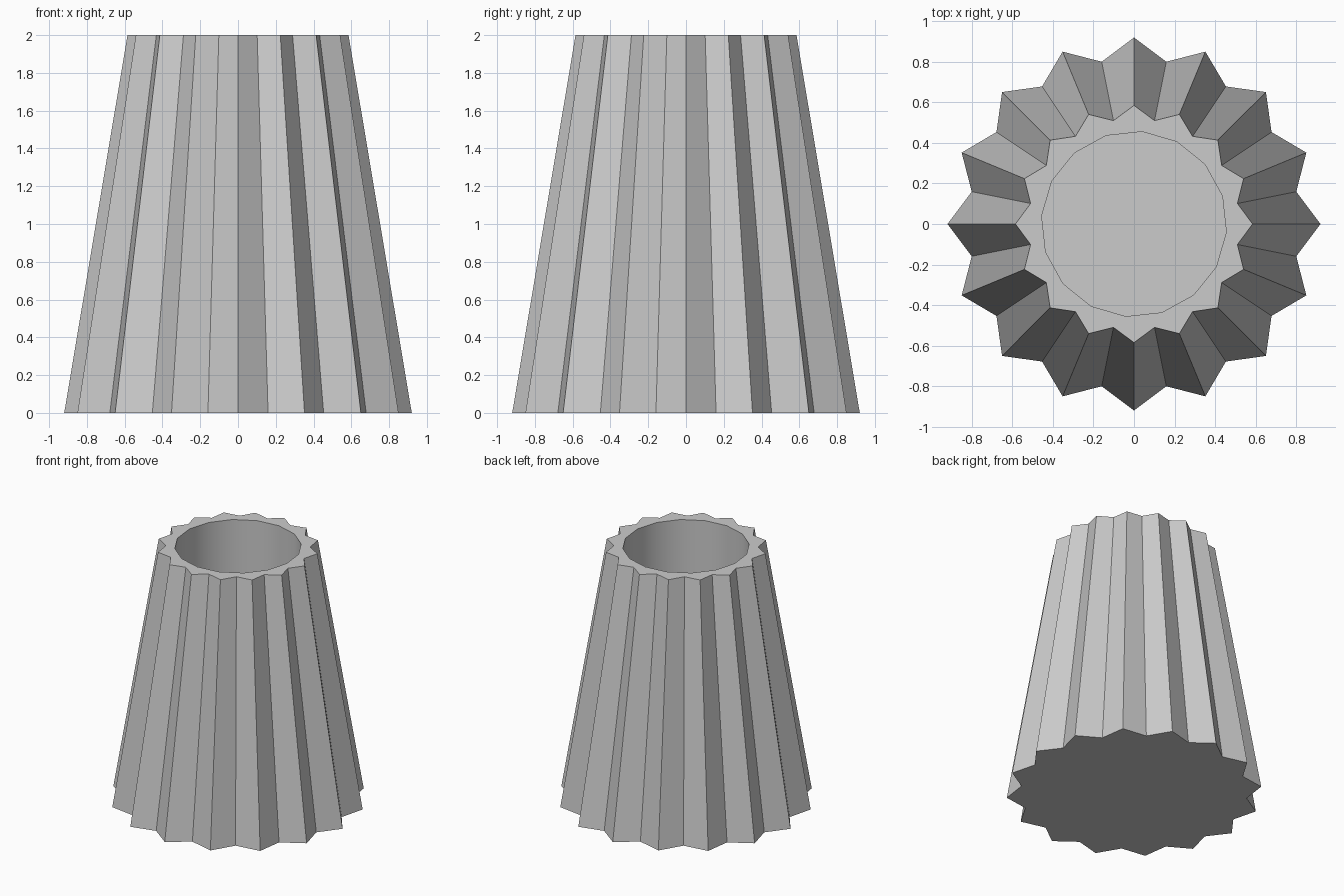
import bpy
import bmesh
from math import cos, sin, pi, radians

if "Cube" in bpy.data.objects:
    bpy.data.objects.remove(bpy.data.objects["Cube"], do_unlink=True)

POINTS = 16
HEIGHT = 2.0
FLOOR = 0.1
BORE_RADIUS = 0.457
BORE_TURN = radians(-5)

grey = bpy.data.materials.new("plain_grey")
grey.use_nodes = True
grey.diffuse_color = (0.6, 0.6, 0.6, 1)
grey.node_tree.nodes["Principled BSDF"].inputs["Base Color"].default_value = grey.diffuse_color

bm = bmesh.new()


def ring(radii, count, z, turn=0.0):
    """Ring of vertices whose radius cycles through the given radii."""
    verts = []
    for i in range(count):
        a = 2 * pi * i / count + turn
        r = radii[i % len(radii)]
        verts.append(bm.verts.new((r * cos(a), r * sin(a), z)))
    return verts


def wall(low, high):
    """Quads joining two rings of equal length."""
    n = len(low)
    return [bm.faces.new((low[i], low[(i + 1) % n], high[(i + 1) % n], high[i]))
            for i in range(n)]


def loop_edges(verts):
    return [bm.edges.get((v, verts[i - 1])) for i, v in enumerate(verts)]


# Pleated, tapering outside with a closed base
base = ring((0.92, 0.816), POINTS * 2, 0)
top = ring((0.585, 0.52), POINTS * 2, HEIGHT)
wall(base, top)
bm.faces.new(base)

# Round bore with a flat floor, smooth only around its side
bore_low = ring((BORE_RADIUS,), POINTS, FLOOR, BORE_TURN)
bore_high = ring((BORE_RADIUS,), POINTS, HEIGHT, BORE_TURN)
for face in wall(bore_low, bore_high):
    face.smooth = True
bm.faces.new(bore_low)

# Flat rim between the star outline and the bore
bmesh.ops.triangle_fill(bm, use_beauty=True, normal=(0, 0, 1),
                        edges=loop_edges(top) + loop_edges(bore_high))
for edge in loop_edges(bore_low) + loop_edges(bore_high):
    edge.smooth = False
bmesh.ops.recalc_face_normals(bm, faces=bm.faces)

mesh = bpy.data.meshes.new("pleated_cup")
bm.to_mesh(mesh)
bm.free()
mesh.materials.append(grey)
cup = bpy.data.objects.new("pleated_cup", mesh)
bpy.context.collection.objects.link(cup)
